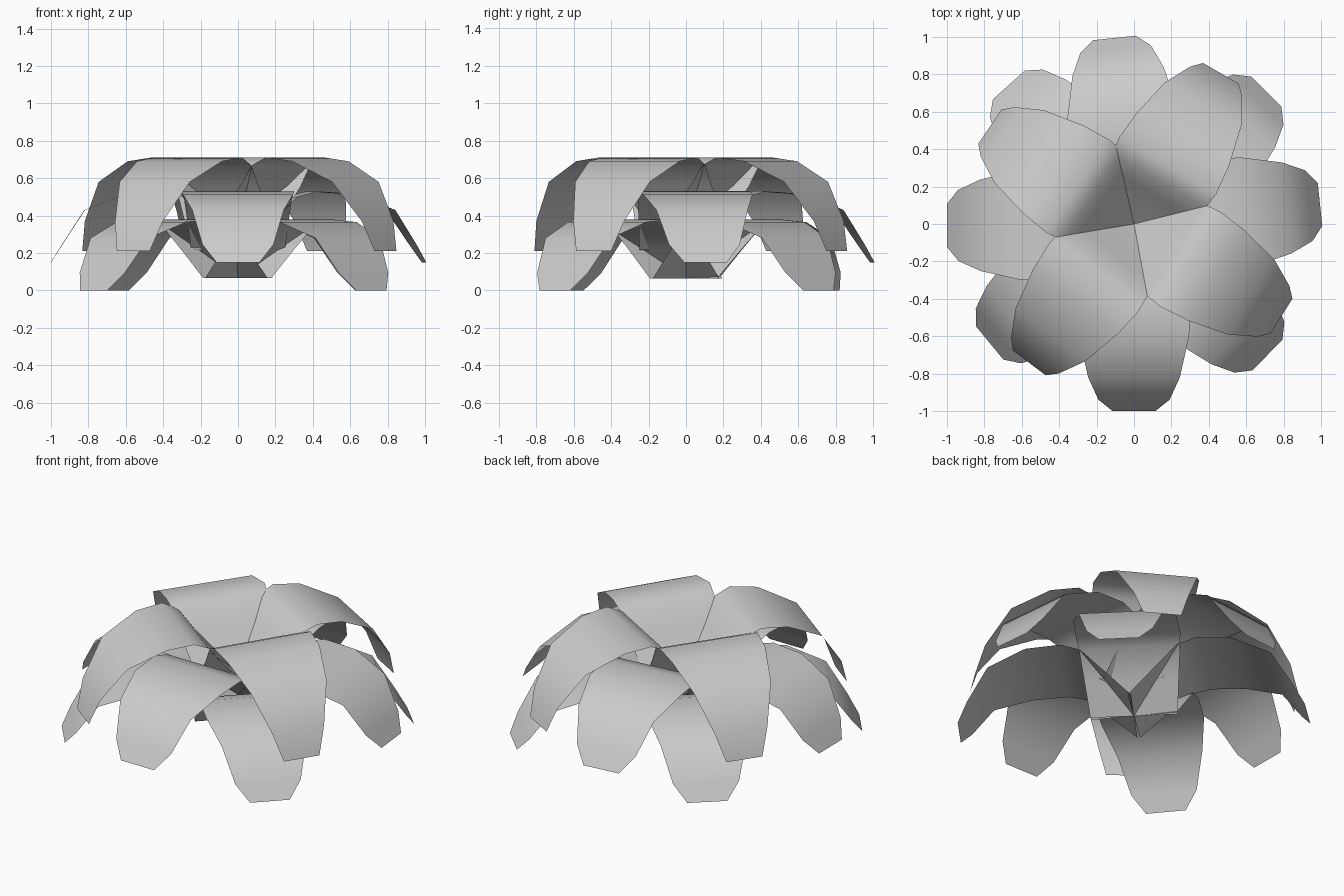
import bpy, math

if "Cube" in bpy.data.objects:
    bpy.data.objects.remove(bpy.data.objects["Cube"])

# Petal rows: (distance from centre, height, half width)
OUTER = [(0, .065, .25), (.15, .215, .27), (.29, .35, .29), (.4, .38, .30), (.6, .365, .295),
         (.82, .28, .245), (.94, .095, .19), (1.0, 0, .115)]
INNER = [(0, .36, .25), (.19, .56, .28), (.27, .67, .29), (.36, .71, .30), (.52, .69, .285),
         (.74, .58, .235), (.88, .37, .16), (.93, .21, .11)]


def petal(name, rows, angle, lift=0.0):
    """One thin curled strip running outwards from the centre."""
    c, s = math.cos(math.radians(angle)), math.sin(math.radians(angle))
    verts = [(u * c - v * s, u * s + v * c, z + lift)
             for u, z, w in rows for v in (-w, w)]
    faces = [(2 * i, 2 * i + 2, 2 * i + 3, 2 * i + 1) for i in range(len(rows) - 1)]
    mesh = bpy.data.meshes.new(name)
    mesh.from_pydata(verts, [], faces)
    mesh.shade_smooth()
    obj = bpy.data.objects.new(name, mesh)
    bpy.context.collection.objects.link(obj)
    return obj


# Three whorls of four petals, each slightly uneven in direction
for name, rows, lift, angles in (
        ("lower_petal", OUTER, 0, (45, 132, 219.5, 315.5)),
        ("middle_petal", OUTER, .15, (6, 96, 180.5, 270)),
        ("upper_petal", INNER, 0, (60, 146, 233, 328))):
    for i, a in enumerate(angles):
        petal(f"{name}_{i + 1}", rows, a, lift)
